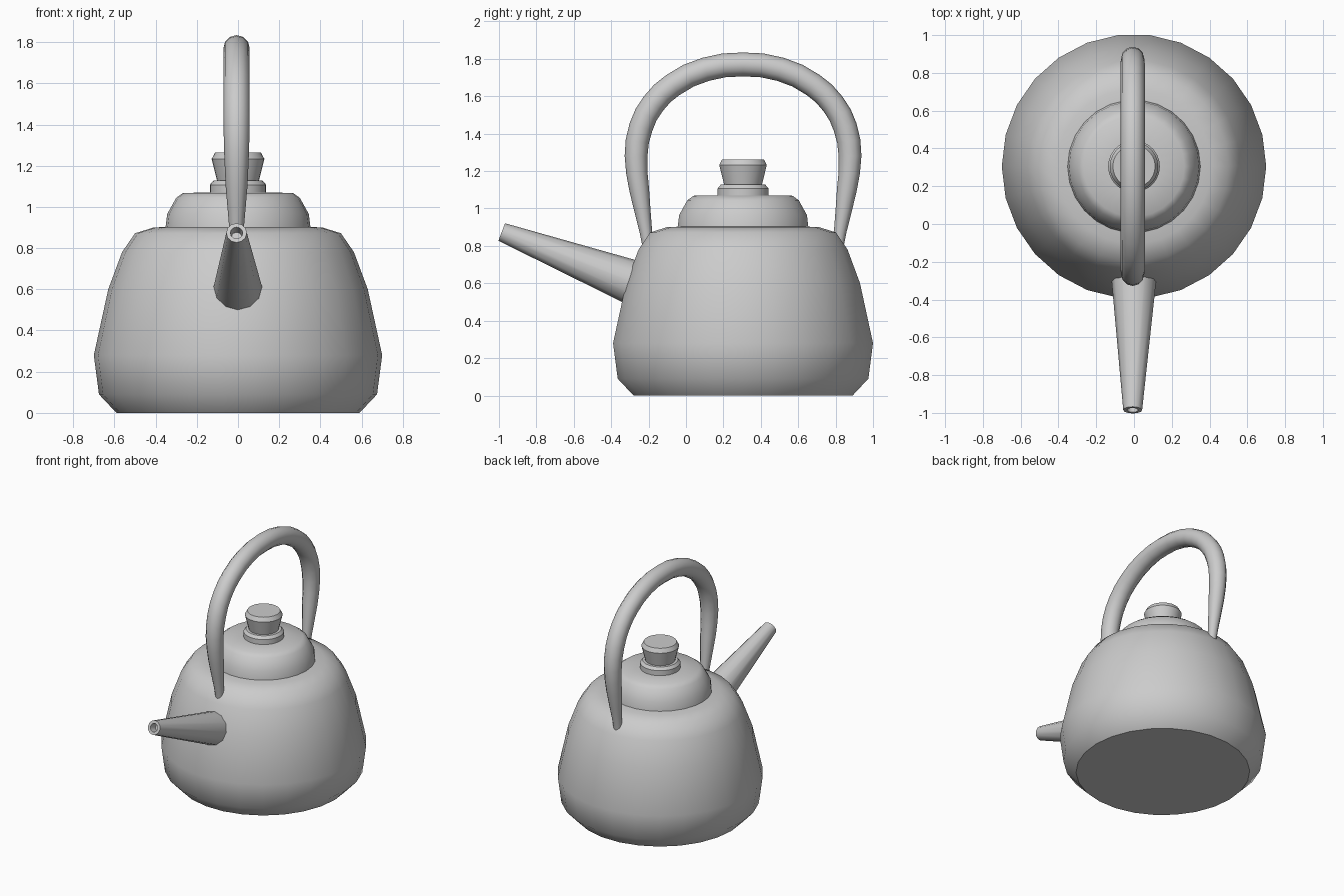
import bpy, math
from mathutils import Vector

if "Cube" in bpy.data.objects:
    bpy.data.objects.remove(bpy.data.objects["Cube"])

CENTER_Y = 0.305

grey = bpy.data.materials.new("kettle grey")
grey.use_nodes = True
grey.diffuse_color = (0.6, 0.6, 0.6, 1)
grey.node_tree.nodes["Principled BSDF"].inputs["Base Color"].default_value = (0.6, 0.6, 0.6, 1)


def finish(obj, angle=40):
    bpy.ops.object.select_all(action='DESELECT')
    obj.select_set(True)
    bpy.context.view_layer.objects.active = obj
    obj.data.materials.append(grey)
    bpy.ops.object.shade_smooth_by_angle(angle=math.radians(angle))


def turned(name, profile, sides, angle=40):
    """Spin (radius, height) points around z and cap both ends."""
    verts, faces = [], []
    for r, h in profile:
        for i in range(sides):
            a = math.tau * i / sides
            verts.append((r * math.cos(a), r * math.sin(a), h))
    for k in range(len(profile) - 1):
        for i in range(sides):
            j = (i + 1) % sides
            faces.append((k * sides + i, k * sides + j,
                          (k + 1) * sides + j, (k + 1) * sides + i))
    faces.append(range(sides - 1, -1, -1))
    faces.append(range((len(profile) - 1) * sides, len(profile) * sides))
    mesh = bpy.data.meshes.new(name)
    mesh.from_pydata(verts, [], [tuple(f) for f in faces])
    obj = bpy.data.objects.new(name, mesh)
    bpy.context.collection.objects.link(obj)
    obj.location.y = CENTER_Y
    finish(obj, angle)
    return obj


# Pot body, lid and knob
turned("body", [(0.59, 0), (0.675, 0.09), (0.70, 0.28), (0.63, 0.60),
                (0.563, 0.78), (0.50, 0.872), (0.41, 0.90), (0.30, 0.905)], 26)
turned("lid", [(0.352, 0.90), (0.344, 0.965), (0.30, 1.044),
               (0.267, 1.068), (0.12, 1.07)], 26, 65)
turned("knob_collar", [(0.137, 1.06), (0.137, 1.107), (0.12, 1.127), (0.09, 1.128)], 26)
turned("knob", [(0.10, 1.12), (0.128, 1.233), (0.112, 1.263)], 26)

# Tapered spout with a hollow tip, aimed along its axis
base, tip = Vector((0, -0.22, 0.58)), Vector((-0.007, -0.985, 0.874))
axis = tip - base
length = axis.length
spout = turned("spout", [(0.126, 0), (0.05, length), (0.03, length),
                         (0.026, length - 0.06)], 12)
spout.location = base
spout.rotation_euler = axis.to_track_quat('Z', 'Y').to_euler()

# Arched handle, thinner toward both ends: (offset, height, thickness)
half = [(0.505, 0.76, 0.026), (0.52, 0.88, 0.034), (0.555, 1.10, 0.053),
        (0.572, 1.28, 0.061), (0.546, 1.435, 0.064), (0.48, 1.56, 0.064),
        (0.375, 1.66, 0.064), (0.20, 1.744, 0.064)]
path = ([(-d, z, r) for d, z, r in half] + [(0, 1.77, 0.064)]
        + half[::-1])
curve = bpy.data.curves.new("handle", 'CURVE')
curve.dimensions = '3D'
curve.bevel_depth = 1
curve.bevel_resolution = 4
curve.resolution_u = 2
curve.use_fill_caps = True
spline = curve.splines.new('BEZIER')
spline.bezier_points.add(len(path) - 1)
for point, (d, z, r) in zip(spline.bezier_points, path):
    point.co = (-0.007, CENTER_Y + d, z)
    point.radius = r
    point.handle_left_type = point.handle_right_type = 'AUTO'
handle = bpy.data.objects.new("handle", curve)
bpy.context.collection.objects.link(handle)
bpy.ops.object.select_all(action='DESELECT')
handle.select_set(True)
bpy.context.view_layer.objects.active = handle
bpy.ops.object.convert(target='MESH')
finish(bpy.context.view_layer.objects.active, 50)
